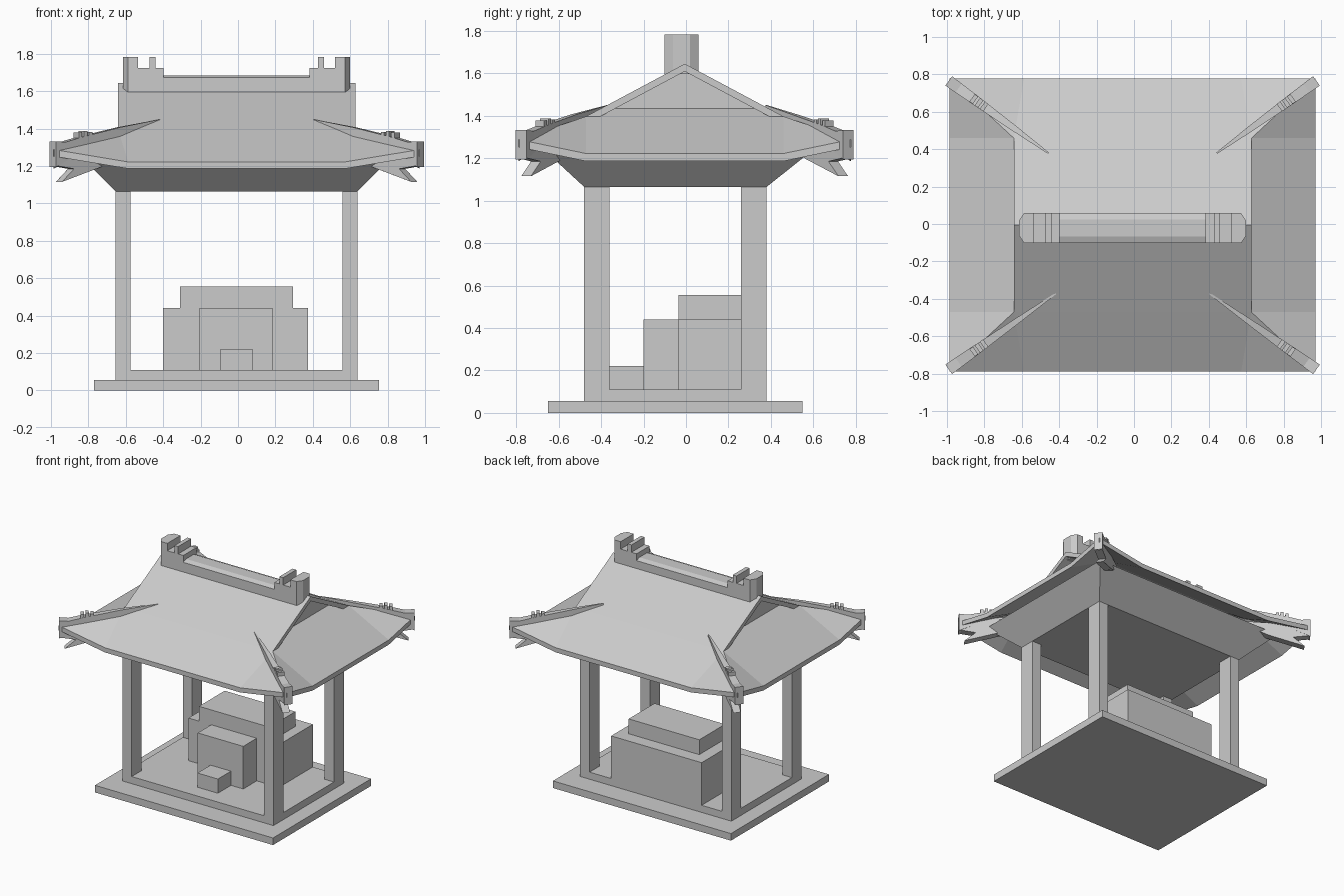
import bpy, bmesh
from mathutils import Vector

if "Cube" in bpy.data.objects:
    bpy.data.objects.remove(bpy.data.objects["Cube"])

grey = bpy.data.materials.new("stone_grey")
grey.diffuse_color = (0.6, 0.6, 0.6, 1)
grey.use_nodes = True
grey.node_tree.nodes["Principled BSDF"].inputs["Base Color"].default_value = grey.diffuse_color
CX, CY = -0.0075, -0.006      # roof centre


def make(name, verts, faces):
    bm = bmesh.new()
    vs = [bm.verts.new(v) for v in verts]
    for f in faces:
        bm.faces.new([vs[i] for i in f])
    bmesh.ops.recalc_face_normals(bm, faces=bm.faces[:])
    me = bpy.data.meshes.new(name)
    bm.to_mesh(me)
    bm.free()
    me.materials.append(grey)
    ob = bpy.data.objects.new(name, me)
    bpy.context.collection.objects.link(ob)
    return ob


def loft(name, rings):
    # closed solid through rings with equal point counts
    n = len(rings[0])
    faces = [range(n), range((len(rings) - 1) * n, len(rings) * n)]
    for r in range(len(rings) - 1):
        for i in range(n):
            j = (i + 1) % n
            faces.append((r * n + i, r * n + j, r * n + n + j, r * n + n + i))
    return make(name, [p for ring in rings for p in ring], faces)


def rect(x0, x1, y0, y1, z):
    return [(x0, y0, z), (x1, y0, z), (x1, y1, z), (x0, y1, z)]


def box(name, x0, x1, y0, y1, z0, z1):
    return loft(name, [rect(x0, x1, y0, y1, z0), rect(x0, x1, y0, y1, z1)])


def shell(name, verts, faces, drop):
    # sheet given a vertical thickness
    n = len(verts)
    edges = {}
    for f in faces:
        for a, b in zip(f, f[1:] + f[:1]):
            edges.setdefault(frozenset((a, b)), []).append((a, b))
    out = list(faces) + [[i + n for i in f] for f in faces]
    out += [[e[0][0], e[0][1], e[0][1] + n, e[0][0] + n] for e in edges.values() if len(e) == 1]
    return make(name, verts + [(x, y, z - drop) for x, y, z in verts], out)


# base and floor
box("base_slab", -0.77, 0.755, -0.65, 0.55, 0, 0.055)
box("floor", -0.655, 0.64, -0.48, 0.38, 0.055, 0.11)

# posts
for sx, x in (("left", -0.655), ("right", 0.56)):
    for sy, y in (("front", -0.48), ("back", 0.26)):
        box(f"{sy}_{sx}_post", x, x + 0.08, y, y + 0.12, 0.1, 1.07)

# altar blocks
box("altar_body", -0.40, 0.375, -0.035, 0.38, 0.11, 0.44)
box("altar_top", -0.31, 0.295, -0.035, 0.28, 0.44, 0.555)
box("altar_front_block", -0.205, 0.185, -0.2, -0.035, 0.11, 0.44)
box("altar_step", -0.095, 0.08, -0.36, -0.2, 0.11, 0.22)

# flared ceiling under the eaves
loft("flared_ceiling", [rect(-0.655, 0.64, -0.48, 0.38, 1.065),
                        rect(-0.83, 0.815, -0.67, 0.60, 1.24)])

# main roof slopes with lifted corners
for side, s in (("front", -1), ("back", 1)):
    pts = [(-0.635, 0, 1.645), (-0.635, 0.465, 1.397), (-0.58, 0.783, 1.222), (0.58, 0.783, 1.222),
           (0.635, 0.465, 1.397), (0.635, 0, 1.645), (-0.978, 0.783, 1.288), (0.978, 0.783, 1.288)]
    shell(side + "_roof", [(CX + x, CY + s * y, z) for x, y, z in pts],
          [[0, 1, 4, 5], [1, 2, 3, 4], [1, 6, 2], [4, 3, 7]], 0.036)

# side roof slopes, running in under the gable overhang
for side, s in (("left", -1), ("right", 1)):
    pts = [(0.56, -0.39, 1.434), (0.635, -0.465, 1.397), (0.978, -0.465, 1.222), (0.978, 0.465, 1.222),
           (0.635, 0.465, 1.397), (0.56, 0.39, 1.434), (0.978, -0.783, 1.288), (0.978, 0.783, 1.288)]
    shell(side + "_roof", [(CX + s * x, CY + y, z) for x, y, z in pts],
          [[0, 1, 4, 5], [1, 2, 3, 4], [1, 6, 2], [4, 3, 7]], 0.036)

# recessed gable wall
loft("gable_wall", [[(CX + x, CY - 0.44, 1.385), (CX + x, CY + 0.44, 1.385), (CX + x, CY, 1.62)]
                    for x in (-0.56, 0.56)])

# ridge beam with softly rounded top
RY = -0.022
loft("ridge_beam", [[(x, RY + y, z) for y, z in
                     ((-0.08, 1.597), (-0.08, 1.672), (-0.045, 1.685), (0.045, 1.685), (0.08, 1.672), (0.08, 1.597))]
                    for x in (-0.40, 0.385)])

# stepped ridge ends
for side, s in (("left", -1), ("right", 1)):
    plan = [(0.39, -0.08), (0.58, -0.08), (0.607, -0.04), (0.607, 0.04), (0.58, 0.08), (0.39, 0.08)]
    loft(side + "_ridge_end", [[(CX + s * x, RY + y, z) for x, y in plan] for z in (1.597, 1.725)])
    cap = [(0.527, -0.08)] + plan[1:5] + [(0.527, 0.08)]
    loft(side + "_ridge_cap", [[(CX + s * x, RY + y, z) for x, y in cap] for z in (1.725, 1.782)])
    box(side + "_ridge_fin", CX + s * 0.45 - 0.016, CX + s * 0.45 + 0.016, RY - 0.08, RY + 0.08, 1.725, 1.782)

# hip ridges with bumps and forked corner brackets
for sx, mx in (("left", -1), ("right", 1)):
    for sy, my, start in (("front", -1, (0.41, 0.365)), ("back", 1, (0.45, 0.385))):
        a, b = Vector(start), Vector((0.983, 0.771))
        d = (b - a).normalized()
        n = Vector((-d.y, d.x))

        def at(x, off, z):
            p = a + d * ((x - a.x) / d.x) + n * off
            return (CX + mx * p.x, CY + my * p.y, z)

        def bar(name, sections):
            loft(name, [[at(x, -w, z0), at(x, w, z0), at(x, w, z1), at(x, -w, z1)]
                        for x, w, z0, z1 in sections])

        tag = f"{sy}_{sx}"
        bar(tag + "_hip_ridge", [(a.x, 0.004, 1.40, 1.45), (0.63, 0.016, 1.34, 1.407),
                                 (0.84, 0.026, 1.27, 1.355), (0.93, 0.029, 1.225, 1.328),
                                 (0.983, 0.031, 1.195, 1.332)])
        for i, (x, z) in enumerate(((0.795, 1.382), (0.822, 1.388), (0.85, 1.378))):
            bar(f"{tag}_bump_{i + 1}", [(x - 0.01, 0.024, 1.33, z), (x + 0.008, 0.025, 1.33, z)])
        fork = [(0.62, 1.30), (0.66, 1.24), (0.74, 1.195), (0.95, 1.115),
                (0.885, 1.185), (0.97, 1.20), (0.97, 1.26), (0.85, 1.29)]
        loft(tag + "_bracket", [[at(x, w, z) for x, z in fork] for w in (-0.028, 0.028)])
